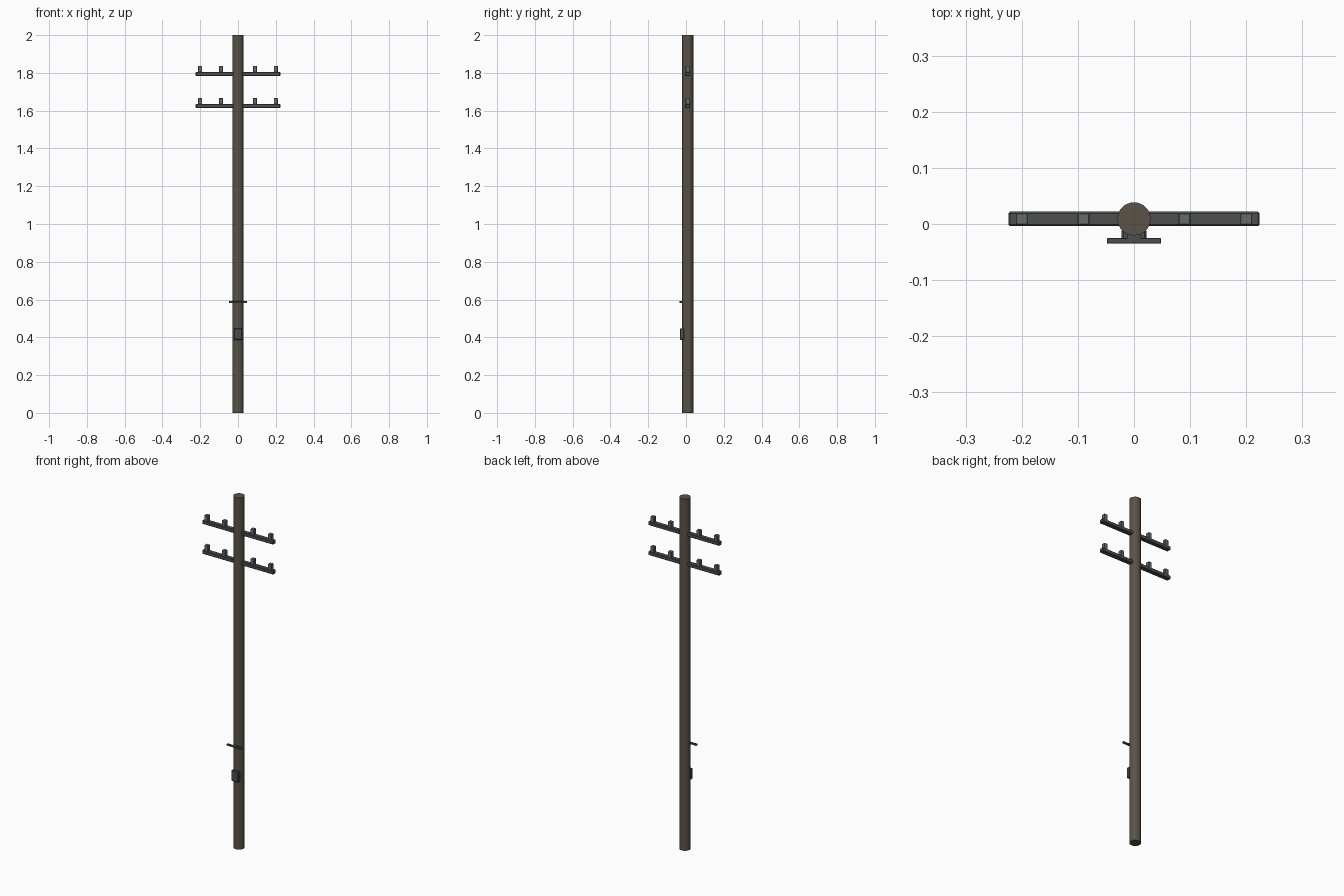
import bpy

if "Cube" in bpy.data.objects:
    bpy.data.objects.remove(bpy.data.objects["Cube"])

CY = 0.009  # pole axis in y


def material(name, rgb):
    m = bpy.data.materials.new(name)
    m.diffuse_color = (*rgb, 1)
    m.use_nodes = True
    m.node_tree.nodes["Principled BSDF"].inputs["Base Color"].default_value = m.diffuse_color
    return m


wood = material("dark_wood", (0.10, 0.085, 0.065))
steel = material("dark_steel", (0.075, 0.08, 0.075))
ceramic = material("grey_ceramic", (0.13, 0.15, 0.15))


def finish(ob, name, mat, bevel):
    ob.name = name
    ob.data.materials.append(mat)
    bpy.ops.object.transform_apply(location=False, rotation=False, scale=True)
    if bevel:
        b = ob.modifiers.new("edge", 'BEVEL')
        b.width = bevel
        b.segments = 1
    return ob


def box(name, x, y, z, mat, bevel=0.0):
    """Box from (min, max) ranges."""
    bpy.ops.mesh.primitive_cube_add(
        size=1, location=[(a + b) / 2 for a, b in (x, y, z)])
    ob = bpy.context.object
    ob.scale = [b - a for a, b in (x, y, z)]
    return finish(ob, name, mat, bevel)


# Pole
bpy.ops.mesh.primitive_cylinder_add(vertices=32, radius=0.0295, depth=2,
                                    location=(0, CY, 1))
finish(bpy.context.object, "pole", wood, 0)
bpy.ops.object.shade_smooth_by_angle()

# Two cross arms, each with four insulators
for level, z in (("lower", 1.614), ("upper", 1.784)):
    box(level + "_cross_arm", (-0.224, 0.224), (CY - 0.013, CY + 0.013),
        (z, z + 0.021), steel, 0.003)
    for i, x in enumerate((-0.2, -0.09, 0.09, 0.2)):
        box(f"{level}_insulator_{i + 1}", (x - 0.0105, x + 0.0105),
            (CY - 0.0105, CY + 0.0105), (z + 0.019, z + 0.053), ceramic, 0.0015)

# Foot rung on the front, with its mounting bracket
box("foot_rung", (-0.048, 0.048), (-0.035, -0.025), (0.582, 0.592), steel, 0.001)
box("rung_bracket", (-0.012, 0.012), (-0.026, -0.01), (0.582, 0.592), steel)

# Small service box on the front
box("service_box", (-0.022, 0.022), (-0.031, -0.010), (0.387, 0.448), steel, 0.003)
